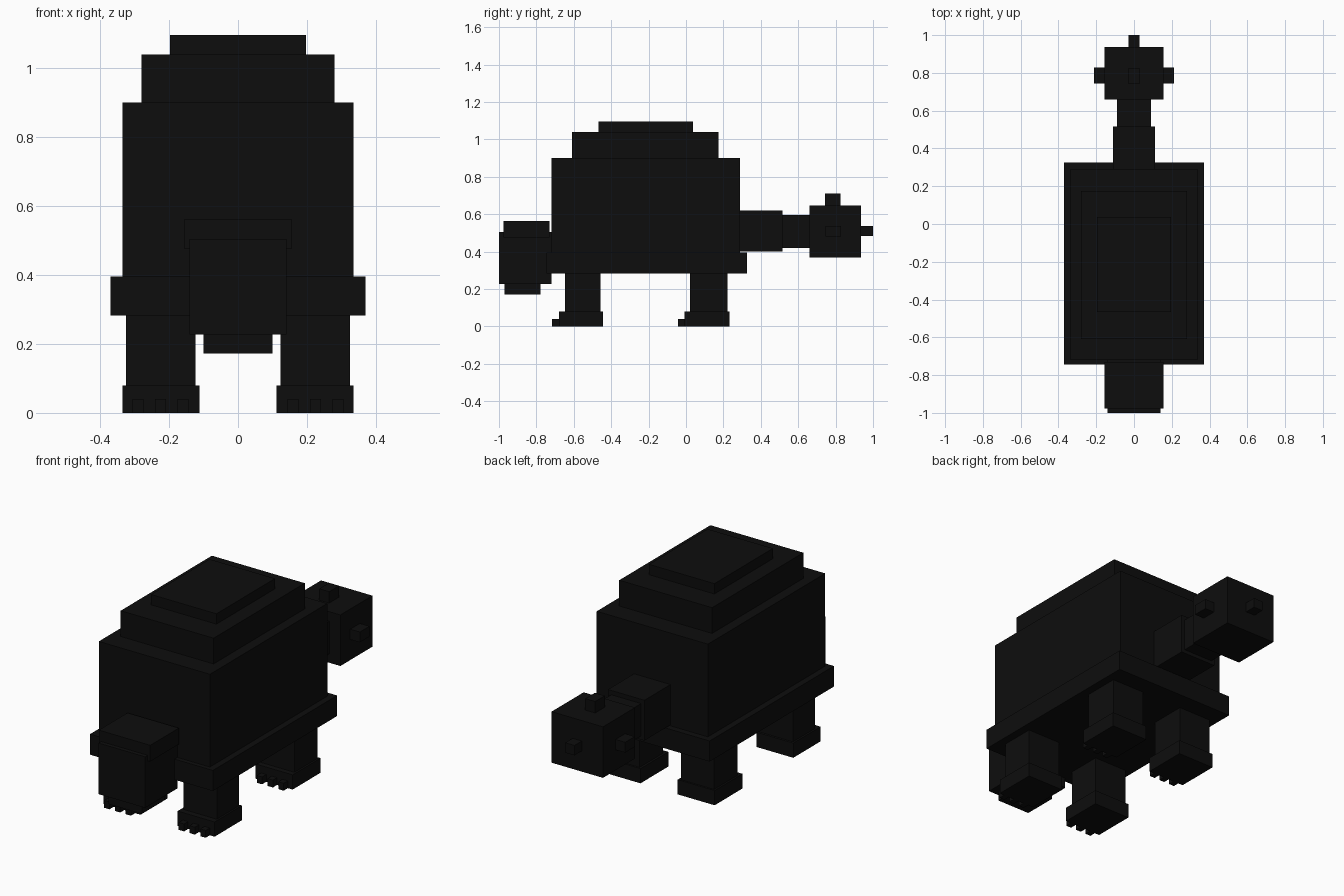
import bpy
import bmesh
from mathutils import Matrix, Vector

if "Cube" in bpy.data.objects:
    bpy.data.objects.remove(bpy.data.objects["Cube"], do_unlink=True)

# Single flat colour
BLACK = (0.004, 0.004, 0.004, 1.0)
black = bpy.data.materials.new("near_black")
black.diffuse_color = BLACK
black.use_nodes = True
black.node_tree.nodes["Principled BSDF"].inputs["Base Color"].default_value = BLACK


def block(name, x, y, z):
    """Box spanning the (min, max) ranges on each axis."""
    mid = Vector([(r[0] + r[1]) / 2 for r in (x, y, z)])
    size = Vector([r[1] - r[0] for r in (x, y, z)])
    bm = bmesh.new()
    bmesh.ops.create_cube(bm, size=1, matrix=Matrix.Diagonal(size.to_4d()))
    mesh = bpy.data.meshes.new(name)
    bm.to_mesh(mesh)
    bm.free()
    mesh.materials.append(black)
    obj = bpy.data.objects.new(name, mesh)
    obj.location = mid
    bpy.context.collection.objects.link(obj)
    return obj


def centred(name, half_width, y, z):
    return block(name, (-half_width, half_width), y, z)


def sided(name, side, x, y, z):
    return block(name, tuple(sorted((side * x[0], side * x[1]))), y, z)


# Stepped shell
centred("shell_rim", 0.37, (-0.745, 0.325), (0.283, 0.395))
centred("shell_body", 0.335, (-0.72, 0.29), (0.30, 0.90))
centred("shell_upper_step", 0.28, (-0.61, 0.175), (0.90, 1.04))
centred("shell_top_step", 0.197, (-0.467, 0.037), (1.04, 1.096))

# Head
centred("head", 0.14, (-1.0, -0.72), (0.227, 0.505))
centred("head_crown", 0.155, (-0.977, -0.73), (0.475, 0.563))
centred("lower_jaw", 0.10, (-0.97, -0.777), (0.172, 0.227))

# Tail and club
centred("tail_base", 0.11, (0.29, 0.515), (0.40, 0.62))
centred("tail_tip", 0.09, (0.515, 0.66), (0.42, 0.597))
centred("tail_club", 0.155, (0.66, 0.936), (0.37, 0.648))
centred("club_top_spike", 0.03, (0.742, 0.825), (0.648, 0.71))
centred("club_end_spike", 0.028, (0.936, 1.0), (0.483, 0.537))

# Legs, feet, toes and club side spikes, on both sides
for side, label in ((1, "left"), (-1, "right")):
    sided(f"{label}_club_spike", side, (0.155, 0.213), (0.745, 0.828), (0.482, 0.538))
    legs = (("front", (-0.647, -0.457), (-0.68, -0.445)),
            ("back", (0.022, 0.222), (-0.008, 0.232)))
    for end, leg_y, foot_y in legs:
        sided(f"{label}_{end}_leg", side, (0.124, 0.325), leg_y, (0.08, 0.283))
        sided(f"{label}_{end}_foot", side, (0.112, 0.335), foot_y, (0.0, 0.08))
        for i, toe_x in enumerate((0.16, 0.225, 0.29)):
            sided(f"{label}_{end}_toe_{i + 1}", side, (toe_x - 0.016, toe_x + 0.016),
                  (foot_y[0] - 0.036, foot_y[0]), (0.0, 0.04))
